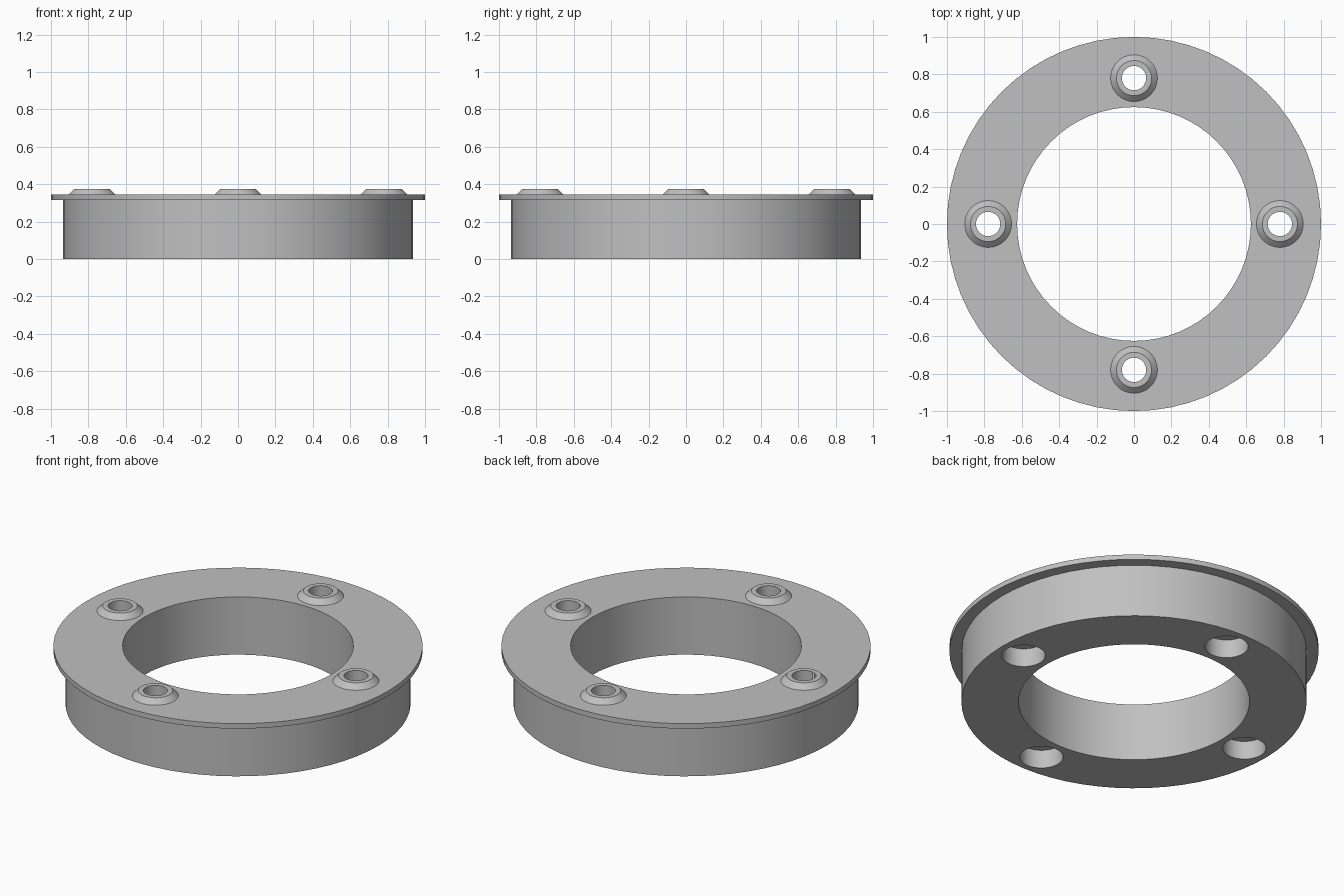
import bpy, bmesh, math

if "Cube" in bpy.data.objects:
    bpy.data.objects.remove(bpy.data.objects["Cube"])

BOLT_RADIUS = 0.78
metal = bpy.data.materials.new("grey")
metal.diffuse_color = (0.53, 0.53, 0.53, 1)
metal.use_nodes = True
metal.node_tree.nodes["Principled BSDF"].inputs["Base Color"].default_value = metal.diffuse_color


def lathe(name, profile, segments, closed, centre=(0, 0)):
    """Spin an (r, z) profile around z; open profiles end on the axis."""
    bm = bmesh.new()
    verts = [bm.verts.new((r, 0, z)) for r, z in profile]
    edges = [bm.edges.new(pair) for pair in zip(verts, verts[1:])]
    if closed:
        edges.append(bm.edges.new((verts[-1], verts[0])))
    bmesh.ops.spin(bm, geom=verts + edges, cent=(0, 0, 0), axis=(0, 0, 1),
                   angle=math.tau, steps=segments, use_merge=True)
    bmesh.ops.remove_doubles(bm, verts=bm.verts, dist=1e-5)
    bmesh.ops.recalc_face_normals(bm, faces=bm.faces)
    mesh = bpy.data.meshes.new(name)
    bm.to_mesh(mesh)
    bm.free()
    mesh.materials.append(metal)
    obj = bpy.data.objects.new(name, mesh)
    obj.location = (*centre, 0)
    bpy.context.collection.objects.link(obj)
    return obj


def combine(target, tool, operation):
    """Apply a boolean and discard the tool object."""
    bpy.context.view_layer.objects.active = target
    mod = target.modifiers.new(operation, 'BOOLEAN')
    mod.operation, mod.object, mod.solver = operation, tool, 'EXACT'
    bpy.ops.object.modifier_apply(modifier=mod.name)
    bpy.data.objects.remove(tool)


# Ring body with a thin overhanging flange
ring = lathe("flanged_ring", [(0.625, 0), (0.935, 0), (0.935, 0.315), (1, 0.315),
                              (1, 0.345), (0.625, 0.345)], 64, True)

for i in range(4):
    a = i * math.pi / 2
    spot = (BOLT_RADIUS * math.cos(a), BOLT_RADIUS * math.sin(a))
    # Tapered boss, sunk slightly into the flange
    boss = lathe("boss", [(0, 0.33), (0.125, 0.33), (0.125, 0.345), (0.094, 0.375),
                          (0, 0.375)], 48, False, spot)
    combine(ring, boss, 'UNION')
    # Stepped bolt hole: wide counterbore below, narrow bore through the boss
    bore = lathe("bore", [(0, -0.1), (0.117, -0.1), (0.117, 0.11), (0.065, 0.11),
                          (0.065, 0.5), (0, 0.5)], 48, False, spot)
    combine(ring, bore, 'DIFFERENCE')

# Smooth walls with crisp rims
bpy.ops.object.select_all(action='DESELECT')
ring.select_set(True)
bpy.context.view_layer.objects.active = ring
bpy.ops.object.shade_smooth_by_angle(angle=math.radians(30))
